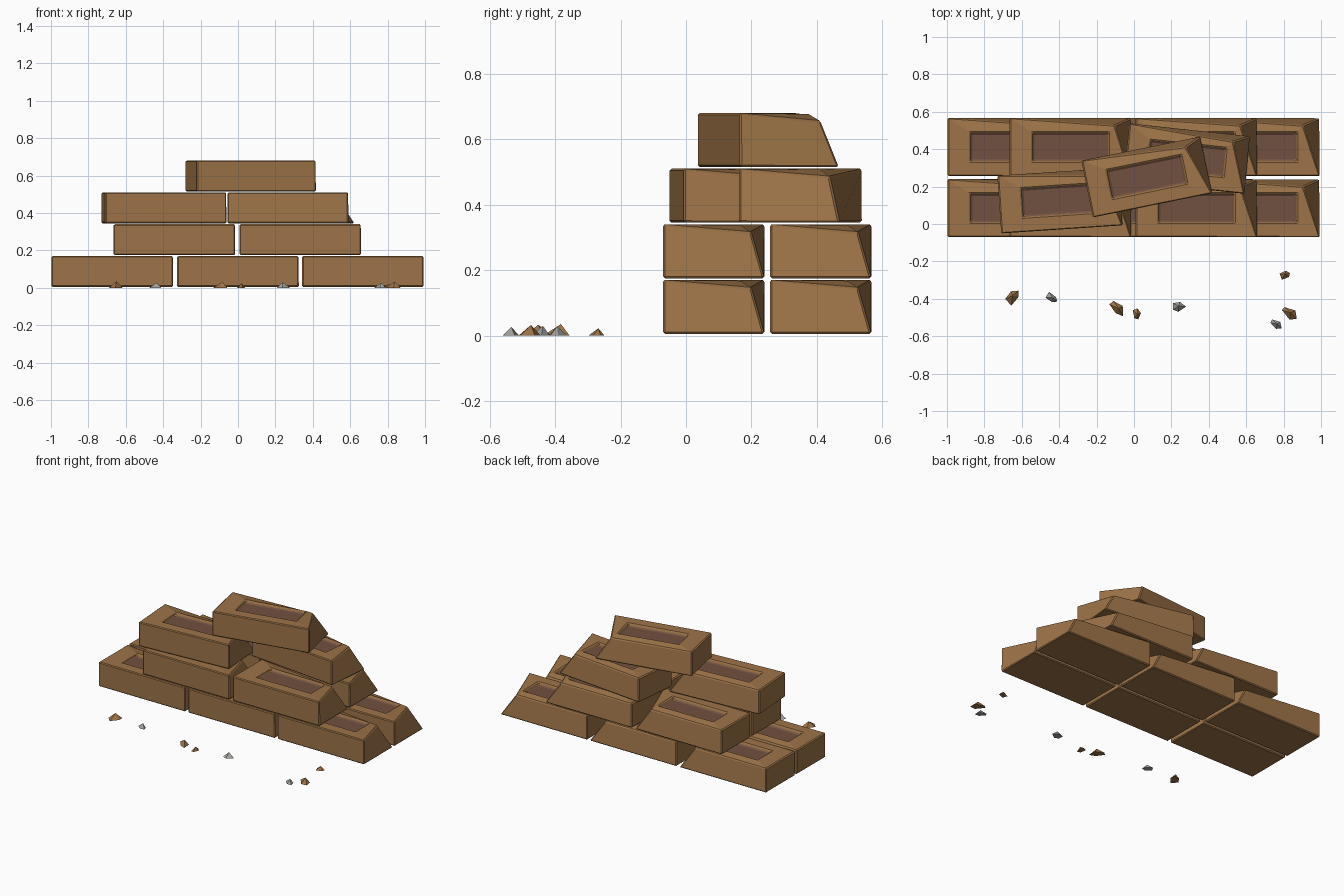
import bpy, bmesh, math, random
from mathutils import Vector

if "Cube" in bpy.data.objects:
    bpy.data.objects.remove(bpy.data.objects["Cube"], do_unlink=True)
random.seed(4)


def material(name, rgb):
    m = bpy.data.materials.new(name)
    m.use_nodes = True
    m.diffuse_color = (*rgb, 1)
    m.node_tree.nodes["Principled BSDF"].inputs["Base Color"].default_value = (*rgb, 1)
    return m


clay = material("clay brown", (0.34, 0.175, 0.065))
panel = material("dark clay", (0.165, 0.083, 0.052))
stone = material("grey stone", (0.36, 0.36, 0.34))

HX, HY, H = 0.325, 0.155, 0.165       # half length, half depth, height
PX, PY, DEPTH = 0.205, 0.079, 0.02    # recessed panel


def link(name, bm, mats):
    bmesh.ops.recalc_face_normals(bm, faces=bm.faces)
    me = bpy.data.meshes.new(name)
    bm.to_mesh(me)
    bm.free()
    for m in mats:
        me.materials.append(m)
    ob = bpy.data.objects.new(name, me)
    bpy.context.collection.objects.link(ob)
    return ob


# Brick with a recessed top panel and one chipped corner
def brick(name, x, y, z, angle=0):
    bm = bmesh.new()

    def ring(hx, hy, height):
        return [bm.verts.new((sx * hx, sy * hy, height))
                for sx, sy in ((-1, -1), (1, -1), (1, 1), (-1, 1))]

    base = ring(HX, HY, 0)
    top = ring(HX, HY, H)
    rim = ring(PX, PY, H)
    floor = ring(PX - 0.008, PY - 0.008, H - DEPTH)
    top[2].co += Vector((-0.09, -0.04, -0.025))
    for low, high in ((base, top), (top, rim), (rim, floor)):
        for i in range(4):
            j = (i + 1) % 4
            bm.faces.new((low[i], low[j], high[j], high[i]))
    bm.faces.new(base[::-1])
    bm.faces.new(floor).material_index = 1
    ob = link(name, bm, (clay, panel))
    ob.location = (x, y, z)
    ob.rotation_euler.z = math.radians(angle)
    bev = ob.modifiers.new("worn edges", "BEVEL")
    bev.width = 0.006
    bev.segments = 1
    bev.limit_method = "ANGLE"
    bev.angle_limit = math.radians(35)


# Lower two courses, front and back rows
for row, y in (("front", 0.085), ("back", 0.412)):
    for i, x in enumerate((-0.672, 0, 0.668)):
        brick(f"bottom_{row}_brick_{i + 1}", x, y, 0.005)
    for i, x in enumerate((-0.34, 0.333)):
        brick(f"second_{row}_brick_{i + 1}", x, y, 0.175)

# Loosely stacked upper bricks
brick("third_right_brick", -0.396, 0.126, 0.345, 3.8)
brick("third_left_brick", 0.283, 0.35, 0.345, -6)
brick("top_brick", 0.068, 0.252, 0.515, 11.5)


# Rubble shards: irregular low pyramids with a ridge
def shard(name, x, y, sx, sy, height, turn, mat):
    bm = bmesh.new()
    base = []
    for i in range(5):
        a = math.tau * i / 5 + random.uniform(-0.3, 0.3)
        r = random.uniform(0.8, 1.1)
        base.append(bm.verts.new((math.cos(a) * sx * r, math.sin(a) * sy * r, 0)))
    peak = bm.verts.new((sx * 0.1, sy * 0.15, height))
    for i in range(5):
        bm.faces.new((base[i], base[(i + 1) % 5], peak))
    bm.faces.new(base[::-1])
    ob = link(name, bm, (mat,))
    ob.location = (x, y, 0)
    ob.rotation_euler.z = math.radians(turn)


rubble = (
    (-0.65, -0.39, 0.058, 0.032, 0.035, 50, clay),
    (-0.44, -0.395, 0.04, 0.023, 0.028, -35, stone),
    (-0.09, -0.45, 0.055, 0.029, 0.033, -50, clay),
    (0.015, -0.48, 0.037, 0.021, 0.025, -75, clay),
    (0.235, -0.442, 0.046, 0.028, 0.03, 0, stone),
    (0.76, -0.535, 0.04, 0.026, 0.026, -35, stone),
    (0.83, -0.475, 0.05, 0.033, 0.032, -35, clay),
    (0.805, -0.272, 0.034, 0.021, 0.022, 25, clay),
)
for i, spec in enumerate(rubble):
    shard(f"rubble_{i + 1}", *spec)
